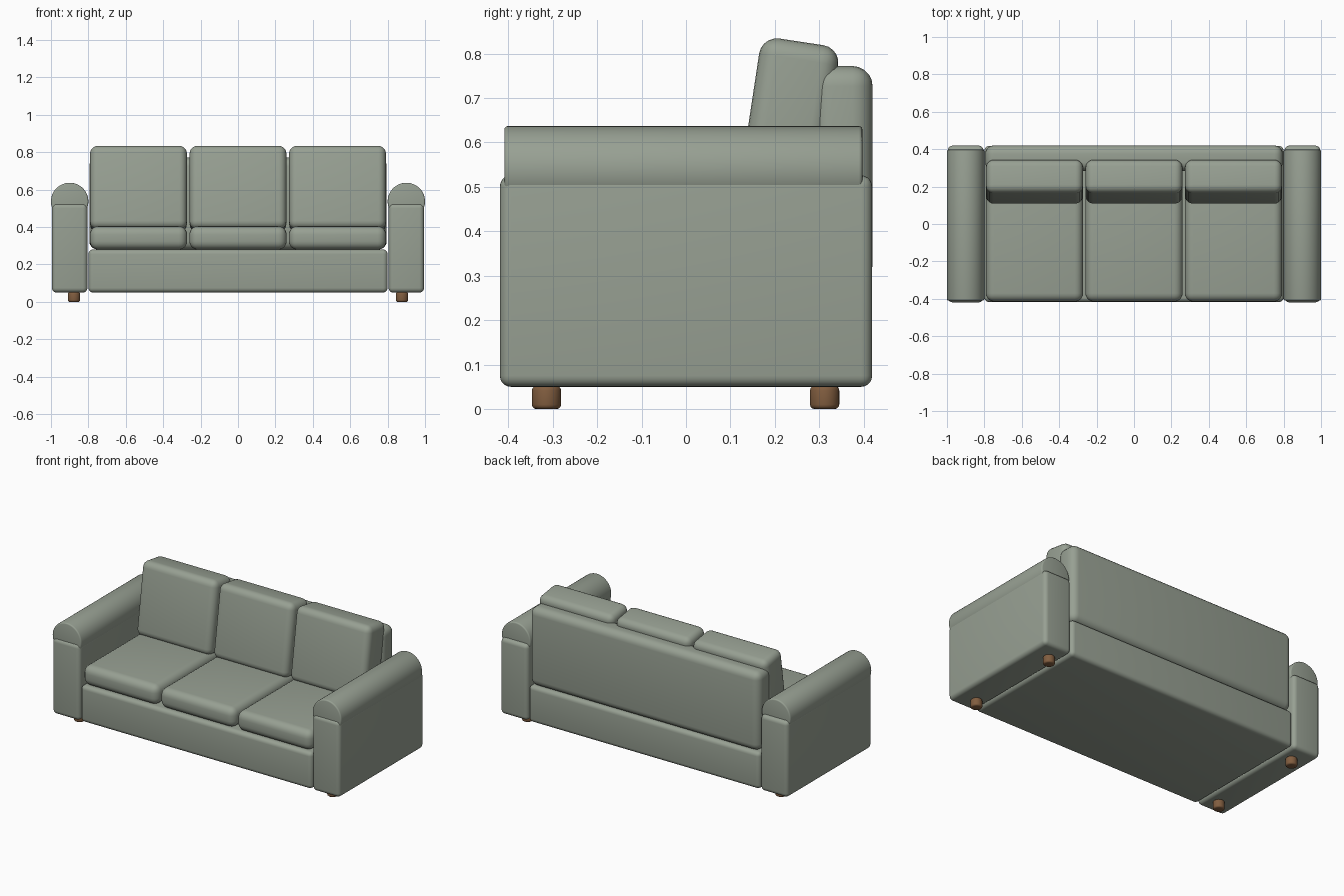
import bpy, bmesh, math
from mathutils import Matrix

if "Cube" in bpy.data.objects:
    bpy.data.objects.remove(bpy.data.objects["Cube"])


def material(name, colour):
    m = bpy.data.materials.new(name)
    m.diffuse_color = colour
    m.use_nodes = True
    m.node_tree.nodes["Principled BSDF"].inputs["Base Color"].default_value = m.diffuse_color
    return m


fabric = material("sage_fabric", (0.31, 0.35, 0.29, 1))
wood = material("wood", (0.22, 0.11, 0.05, 1))


def finish(name, bm, mat, loc, rot, bevel, segments):
    me = bpy.data.meshes.new(name)
    bm.to_mesh(me)
    bm.free()
    me.materials.append(mat)
    ob = bpy.data.objects.new(name, me)
    bpy.context.collection.objects.link(ob)
    ob.location, ob.rotation_euler = loc, rot
    mod = ob.modifiers.new("round_edges", 'BEVEL')
    mod.width, mod.segments = bevel, segments
    mod.limit_method, mod.angle_limit = 'ANGLE', math.radians(40)
    bpy.ops.object.select_all(action='DESELECT')
    ob.select_set(True)
    bpy.context.view_layer.objects.active = ob
    bpy.ops.object.modifier_apply(modifier=mod.name)
    bpy.ops.object.shade_smooth_by_angle(angle=math.radians(35))
    return ob


def soft_box(name, loc, size, bevel, rot=(0, 0, 0)):
    bm = bmesh.new()
    bmesh.ops.create_cube(bm, size=1, matrix=Matrix.Diagonal((*size, 1)))
    return finish(name, bm, fabric, loc, rot, bevel, 5)


def soft_cylinder(name, loc, radius, length, bevel, mat, sides, rot=(0, 0, 0)):
    bm = bmesh.new()
    bmesh.ops.create_cone(bm, cap_ends=True, segments=sides, radius1=radius,
                          radius2=radius, depth=length)
    return finish(name, bm, mat, loc, rot, bevel, 3)


# Base and back frame
soft_box("base", (0, 0, 0.165), (1.6, 0.835, 0.23), 0.025)
soft_box("back_frame", (0, 0.352, 0.526), (1.59, 0.136, 0.492), 0.045)

# Seat and back cushions, three of each
for i, side in enumerate(("left", "middle", "right")):
    x = (i - 1) * 0.532
    soft_box(f"{side}_seat_cushion", (x, -0.065, 0.342), (0.52, 0.7, 0.125), 0.045)
    soft_box(f"{side}_back_cushion", (x, 0.226, 0.604), (0.517, 0.18, 0.45), 0.04,
             (-0.15, 0, 0))

# Arms with rolled tops, and the feet under them
for s, side in ((-1, "left"), (1, "right")):
    soft_box(f"{side}_arm", (s * 0.9, 0, 0.288), (0.19, 0.838, 0.476), 0.025)
    soft_cylinder(f"{side}_arm_roll", (s * 0.9, -0.006, 0.537), 0.1, 0.806, 0.008,
                  fabric, 48, (math.pi / 2, 0, 0))
    for y, end in ((-0.314, "front"), (0.312, "back")):
        soft_cylinder(f"{end}_{side}_foot", (s * 0.877, y, 0.026), 0.033, 0.052,
                      0.01, wood, 32)
